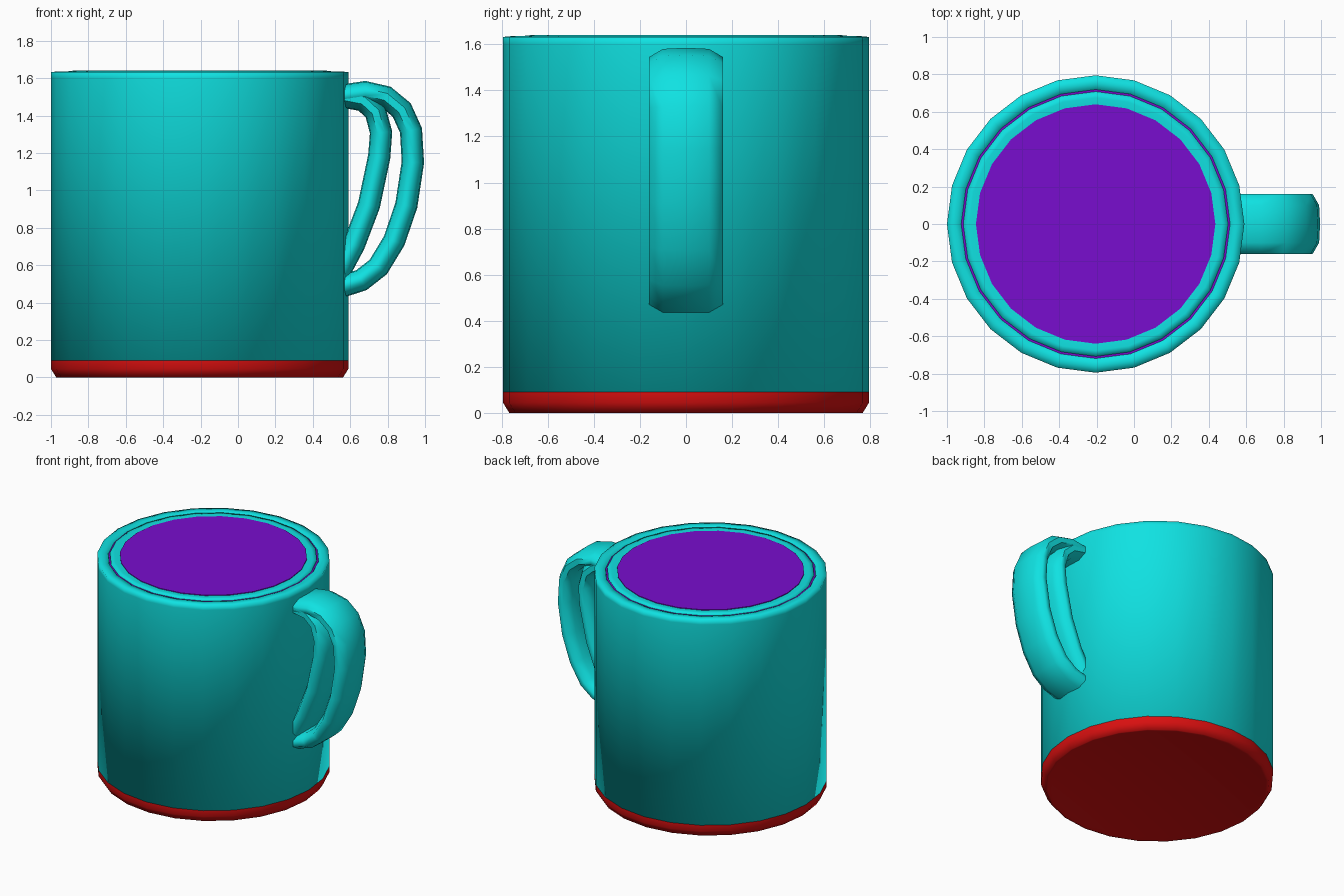
import bpy, bmesh, math
from mathutils import Vector

if "Cube" in bpy.data.objects:
    bpy.data.objects.remove(bpy.data.objects["Cube"], do_unlink=True)

CENTRE_X = -0.205
SIDES = 24


def material(name, colour):
    mat = bpy.data.materials.new(name)
    mat.use_nodes = True
    mat.diffuse_color = (*colour, 1)
    mat.node_tree.nodes["Principled BSDF"].inputs["Base Color"].default_value = (*colour, 1)
    return mat


cyan = material("cyan glaze", (0.005, 0.76, 0.76))
red = material("red base", (0.7, 0.005, 0.005))
purple = material("purple drink", (0.19, 0.004, 0.62))


def finish(name, bm, mat, angle):
    bmesh.ops.recalc_face_normals(bm, faces=bm.faces)
    mesh = bpy.data.meshes.new(name)
    bm.to_mesh(mesh)
    bm.free()
    mesh.materials.append(mat)
    obj = bpy.data.objects.new(name, mesh)
    bpy.context.collection.objects.link(obj)
    bpy.ops.object.select_all(action='DESELECT')
    obj.select_set(True)
    bpy.context.view_layer.objects.active = obj
    bpy.ops.object.shade_smooth_by_angle(angle=math.radians(angle))
    return obj


def skin(bm, rings):
    """Bridge consecutive closed rings with quads and cap both ends."""
    for a, b in zip(rings, rings[1:]):
        for i in range(len(a)):
            j = (i + 1) % len(a)
            bm.faces.new((a[i], a[j], b[j], b[i]))
    bm.faces.new(rings[0])
    bm.faces.new(rings[-1])


def lathe(name, profile, mat, angle=40):
    bm = bmesh.new()
    turns = [2 * math.pi * i / SIDES for i in range(SIDES)]
    skin(bm, [[bm.verts.new((CENTRE_X + r * math.cos(t), r * math.sin(t), z))
               for t in turns] for r, z in profile])
    return finish(name, bm, mat, angle)


def strap(name, path, mat):
    """Sweep a flat rounded section along a path in the xz plane."""
    half = [(0.055, 0.1), (0.02, 0.16), (-0.02, 0.16), (-0.055, 0.1)]
    section = [(0.06, 0)] + half + [(-0.06, 0)] + [(n, -y) for n, y in reversed(half)]
    points = [Vector((x, 0, z)) for x, z in path]
    bm = bmesh.new()
    rings = []
    for i, p in enumerate(points):
        along = points[min(i + 1, len(points) - 1)] - points[max(i - 1, 0)]
        out = Vector((-along.z, 0, along.x)).normalized()
        rings.append([bm.verts.new(p + out * n + Vector((0, y, 0))) for n, y in section])
    skin(bm, rings)
    return finish(name, bm, mat, 60)


# Cup: body with rim, chamfered base, inner lip and drink surface
lathe("cup_body", [(0.795, 0.09), (0.795, 1.6), (0.795, 1.632), (0.755, 1.636),
                   (0.722, 1.632), (0.715, 1.61)], cyan, 100)
lathe("cup_base", [(0.72, 0.008), (0.75, 0.0), (0.767, 0.0), (0.795, 0.045),
                   (0.795, 0.09)], red, 65)
lathe("inner_lip", [(0.708, 1.6), (0.708, 1.636), (0.675, 1.64), (0.642, 1.636)], cyan, 100)
lathe("drink_surface", [(0.64, 1.6), (0.64, 1.641)], purple)
lathe("drink_edge", [(0.719, 1.6), (0.719, 1.628)], purple)

# Handle: outer loop and the slanted inner brace
strap("handle_loop", [(0.55, 1.505), (0.68, 1.525), (0.79, 1.5), (0.875, 1.43),
                      (0.925, 1.32), (0.935, 1.15), (0.9, 0.92), (0.835, 0.73),
                      (0.75, 0.59), (0.66, 0.52), (0.55, 0.485)], cyan)
strap("handle_brace", [(0.57, 1.5), (0.67, 1.48), (0.735, 1.42), (0.765, 1.31),
                       (0.755, 1.18), (0.70, 0.92), (0.62, 0.71), (0.54, 0.56)], cyan)
